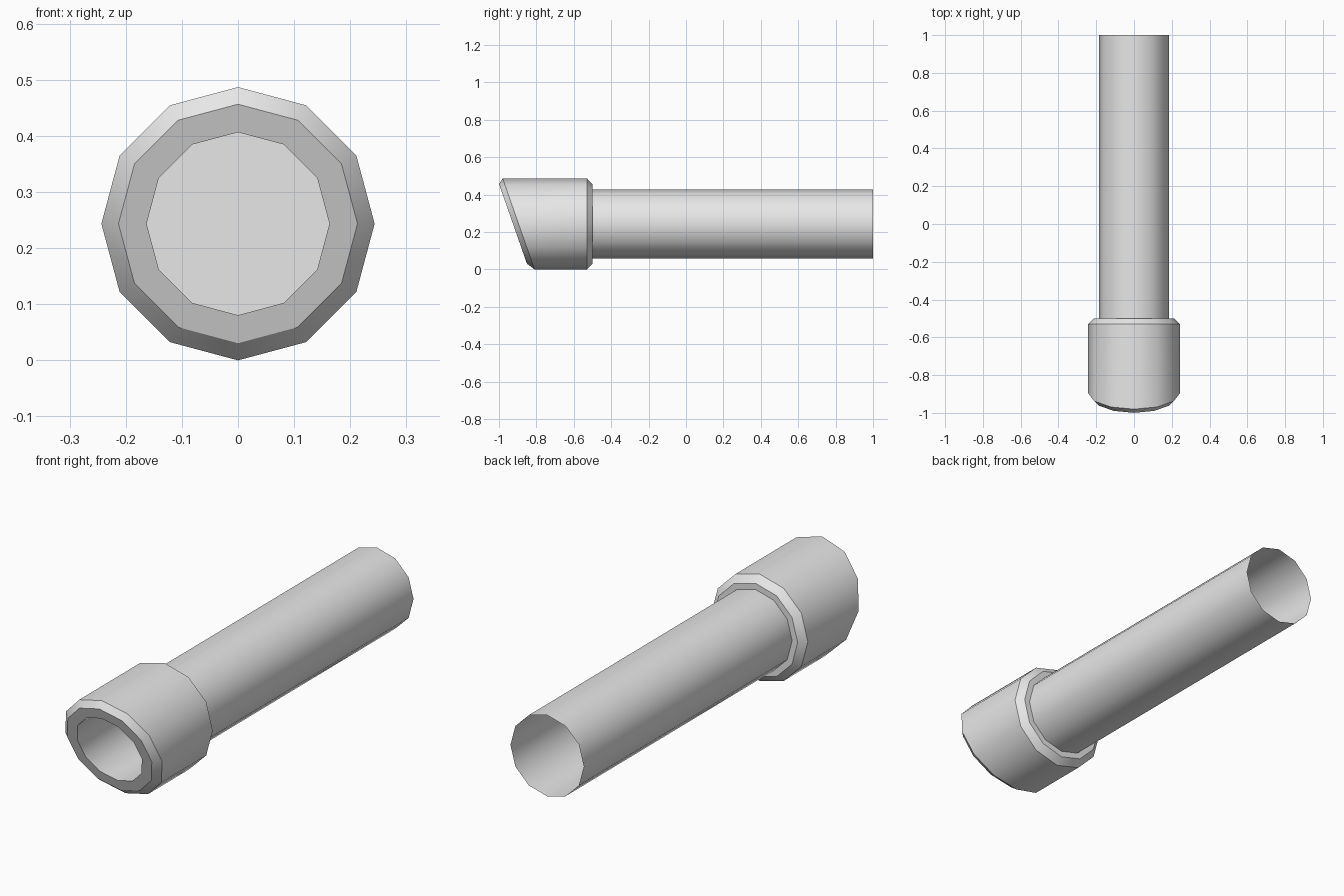
import bpy, bmesh, math

SIDES = 12
CENTRE_Z = 0.2435
SLANT = 0.35      # how far the muzzle plane leans forward with height

cube = bpy.data.objects.get("Cube")
if cube:
    bpy.data.objects.remove(cube, do_unlink=True)

grey = bpy.data.materials.new("light_grey")
grey.use_nodes = True
grey.diffuse_color = (0.8, 0.8, 0.8, 1)
grey.node_tree.nodes["Principled BSDF"].inputs["Base Color"].default_value = (0.8, 0.8, 0.8, 1)


def lathe(name, profile, capped):
    """Loft rings of (radius, y, slant) along the y axis."""
    bm = bmesh.new()
    rings = []
    for radius, y, slant in profile:
        ring = []
        for i in range(SIDES):
            a = math.tau * i / SIDES
            height = radius * math.cos(a)
            ring.append(bm.verts.new((radius * math.sin(a), y - slant * height, CENTRE_Z + height)))
        rings.append(ring)
    for r0, r1 in zip(rings, rings[1:]):
        for i in range(SIDES):
            j = (i + 1) % SIDES
            bm.faces.new((r0[i], r0[j], r1[j], r1[i]))
    if capped:
        bm.faces.new(rings[0])
        bm.faces.new(rings[-1])
        bmesh.ops.recalc_face_normals(bm, faces=bm.faces)
    else:
        # Point the open shell's faces outward
        for f in bm.faces:
            f.normal_update()
            c = f.calc_center_median()
            if f.normal.x * c.x + f.normal.z * (c.z - CENTRE_Z) < 0:
                f.normal_flip()
    mesh = bpy.data.meshes.new(name)
    bm.to_mesh(mesh)
    bm.free()
    mesh.materials.append(grey)
    obj = bpy.data.objects.new(name, mesh)
    bpy.context.collection.objects.link(obj)
    bpy.ops.object.select_all(action='DESELECT')
    obj.select_set(True)
    bpy.context.view_layer.objects.active = obj
    bpy.ops.object.shade_smooth_by_angle(angle=math.radians(33))
    return obj


# Slanted hollow head: bore floor, bore, rim, chamfers, back face
lathe("slanted_head", [
    (0.163, -0.52, 0),
    (0.163, -0.925, SLANT),
    (0.213, -0.925, SLANT),
    (0.2435, -0.895, SLANT),
    (0.2435, -0.53, 0),
    (0.213, -0.50, 0),
], True)

# Thin open-ended tube
lathe("tube", [(0.185, -0.50, 0), (0.185, 1.0, 0)], False)
